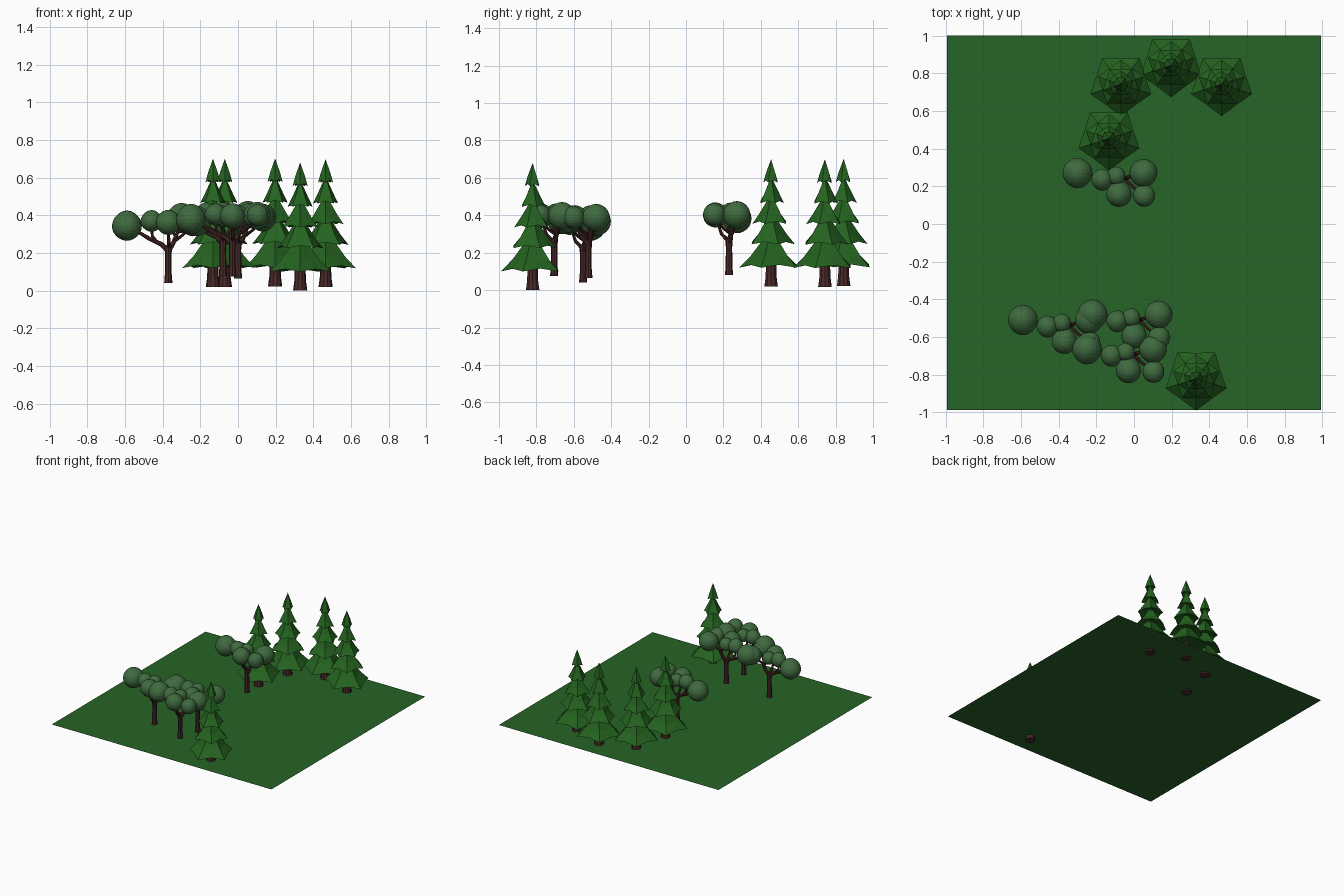
import bpy, bmesh, math, random
from mathutils import Vector, Matrix

if "Cube" in bpy.data.objects:
    bpy.data.objects.remove(bpy.data.objects["Cube"])

random.seed(4)


def material(name, rgb):
    m = bpy.data.materials.new(name)
    m.diffuse_color = (*rgb, 1)
    m.use_nodes = True
    m.node_tree.nodes["Principled BSDF"].inputs["Base Color"].default_value = m.diffuse_color
    return m


GRASS = material("grass", (0.020, 0.125, 0.020))
PINE = material("pine_green", (0.018, 0.125, 0.014))
LEAF = material("leaf_green", (0.050, 0.145, 0.050))
BARK = material("bark", (0.065, 0.022, 0.020))


def to_mesh(bm, name, mat):
    bmesh.ops.recalc_face_normals(bm, faces=bm.faces)
    me = bpy.data.meshes.new(name)
    bm.to_mesh(me)
    bm.free()
    me.materials.append(mat)
    return me


def place(me, name, loc):
    ob = bpy.data.objects.new(name, me)
    ob.location = loc
    bpy.context.collection.objects.link(ob)


def bridge(bm, a, b):
    n = len(a)
    for i in range(n):
        bm.faces.new((a[i], a[(i + 1) % n], b[(i + 1) % n], b[i]))


def tube(bm, path, sides=8):
    """Tapered tube through (x, y, z, radius) points."""
    pts = [Vector(p[:3]) for p in path]
    rings = []
    for i, p in enumerate(pts):
        d = pts[min(i + 1, len(pts) - 1)] - pts[max(i - 1, 0)]
        q = d.to_track_quat('Z', 'Y')
        r = path[i][3]
        rings.append([bm.verts.new(p + q @ Vector((r * math.cos(t), r * math.sin(t), 0)))
                      for t in (2 * math.pi * k / sides for k in range(sides))])
    for a, b in zip(rings, rings[1:]):
        bridge(bm, a, b)
    bm.faces.new(rings[0])
    bm.faces.new(rings[-1])


# ground sheet
bm = bmesh.new()
bmesh.ops.create_grid(bm, x_segments=1, y_segments=1, size=0.994)
place(to_mesh(bm, "ground", GRASS), "ground", (0, 0.006, 0.036))

# conifer foliage: five-pointed skirts, every other one turned by 36 degrees
bm = bmesh.new()
tiers = [(0.170, 0.100, 0.25), (0.128, 0.225, 0.36), (0.100, 0.335, 0.46),
         (0.070, 0.445, 0.565), (0.042, 0.555, 0.68)]
for n, (r, zb, zt) in enumerate(tiers):
    turn = -math.pi / 2 + n * math.pi / 5

    def ring(rad, z, lift):
        out = []
        for k in range(10):
            t = turn + k * math.pi / 5
            rr = rad * (0.80 if k % 2 else 1.0)
            out.append(bm.verts.new((rr * math.cos(t), rr * math.sin(t),
                                     z + (lift if k % 2 else 0))))
        return out
    h = zt - zb
    inner = ring(r * 0.3, zb + h * 0.2, 0)
    rim = ring(r, zb, h * 0.10)
    mid = ring(r * 0.64, zb + h * 0.42, 0)
    bridge(bm, inner, rim)
    bridge(bm, rim, mid)
    top = bm.verts.new((0, 0, zt + (0 if n == 4 else r * 0.35)))
    for i in range(10):
        bm.faces.new((mid[i], mid[(i + 1) % 10], top))
    bm.faces.new(inner)
pine_leaves = to_mesh(bm, "conifer_foliage", PINE)

# conifer trunk with flared foot
bm = bmesh.new()
tube(bm, [(0, 0, 0, 0.038), (0, 0, 0.05, 0.031), (0, 0, 0.2, 0.026)], 10)
pine_trunk = to_mesh(bm, "conifer_trunk", BARK)

conifers = [(-0.07, 0.743, 0.02), (0.197, 0.843, 0.022), (0.465, 0.743, 0.018),
            (-0.133, 0.455, 0.02), (0.33, -0.82, 0.0)]
for i, p in enumerate(conifers):
    place(pine_leaves, f"conifer_foliage_{i}", p)
    place(pine_trunk, f"conifer_trunk_{i}", p)

# round tree canopy: slightly lumpy balls (x, y, z, radius)
balls = [(-0.22, 0.04, 0.305, 0.079), (-0.09, 0.005, 0.330, 0.057),
         (-0.015, 0.025, 0.330, 0.050), (0.0, -0.07, 0.322, 0.067),
         (0.13, 0.04, 0.322, 0.073), (0.133, -0.08, 0.325, 0.059)]
bm = bmesh.new()
for x, y, z, r in balls:
    c = Vector((x, y, z))
    new = bmesh.ops.create_icosphere(bm, subdivisions=3, radius=r,
                                     matrix=Matrix.Translation(c))["verts"]
    a, b, g = (random.uniform(0, 6) for _ in range(3))
    for v in new:
        d = (v.co - c) / r
        v.co = c + (v.co - c) * (1 + 0.02 * (math.sin(3 * d.x + a) + math.sin(3 * d.y + b)
                                             + math.sin(3 * d.z + g)))
canopy = to_mesh(bm, "round_canopy", LEAF)

# round tree trunk and forked branches
bm = bmesh.new()
tube(bm, [(0, 0, 0, 0.022), (0, 0, 0.05, 0.018), (0, 0, 0.15, 0.017), (0, 0, 0.20, 0.021)])
tube(bm, [(0, 0, 0.17, 0.015), (-0.035, 0.005, 0.205, 0.013),
          (-0.10, 0.02, 0.235, 0.011), (-0.19, 0.035, 0.29, 0.007)])
tube(bm, [(-0.06, 0.01, 0.215, 0.010), (-0.085, 0.005, 0.25, 0.008), (-0.09, 0.005, 0.31, 0.006)])
tube(bm, [(0, 0, 0.17, 0.015), (0.025, 0.01, 0.21, 0.013),
          (0.05, 0.02, 0.27, 0.010), (0.12, 0.038, 0.31, 0.007)])
tube(bm, [(0.03, 0.012, 0.22, 0.010), (0.07, -0.03, 0.25, 0.008), (0.128, -0.075, 0.30, 0.006)])
tube(bm, [(0.0, 0, 0.18, 0.011), (0.003, -0.04, 0.22, 0.009), (0, -0.065, 0.29, 0.006)])
tube(bm, [(0.04, 0.017, 0.25, 0.009), (-0.01, 0.025, 0.31, 0.006)])
trunk = to_mesh(bm, "round_tree_trunk", BARK)

round_trees = [(-0.37, -0.55, 0.04), (0.0, -0.522, 0.065),
               (-0.03, -0.705, 0.075), (-0.08, 0.23, 0.08)]
for i, p in enumerate(round_trees):
    place(canopy, f"round_canopy_{i}", p)
    place(trunk, f"round_tree_trunk_{i}", p)
